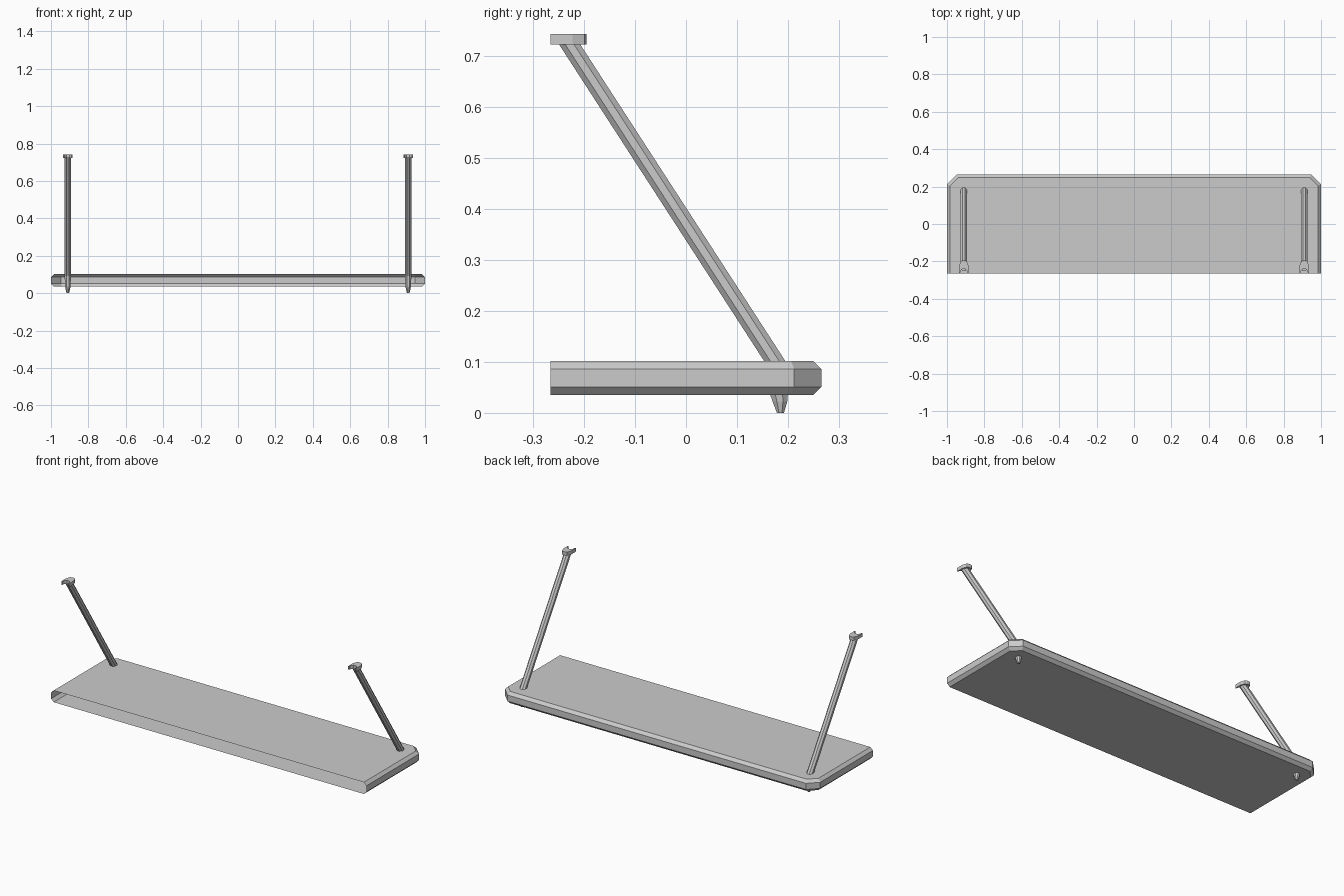
import bpy, bmesh, math

if "Cube" in bpy.data.objects:
    bpy.data.objects.remove(bpy.data.objects["Cube"])


def make_object(name, bm):
    bmesh.ops.recalc_face_normals(bm, faces=bm.faces)
    mesh = bpy.data.meshes.new(name)
    bm.to_mesh(mesh)
    bm.free()
    obj = bpy.data.objects.new(name, mesh)
    bpy.context.collection.objects.link(obj)
    return obj


def loft(bm, rings, closed=True, skip=()):
    """Bridge point rings, cap both ends; 'skip' leaves ring edges open."""
    rows = [[bm.verts.new(p) for p in ring] for ring in rings]
    n = len(rows[0])
    for a, b in zip(rows, rows[1:]):
        for i in range(n):
            if i not in skip:
                j = (i + 1) % n
                bm.faces.new((a[i], a[j], b[j], b[i]))
    if closed:
        bm.faces.new(rows[0])
        bm.faces.new(rows[-1])


# Shelf board: bevelled rim, clipped back corners, open front
def board_ring(z, inset):
    k = 0.41 * inset
    half = [(1 - inset, -0.265), (1 - inset, 0.212 - k), (0.947 - k, 0.265 - inset)]
    return [(x, y, z) for x, y in half] + [(-x, y, z) for x, y in reversed(half)]


bm = bmesh.new()
loft(bm, [board_ring(0.035, 0.016), board_ring(0.051, 0),
          board_ring(0.086, 0), board_ring(0.102, 0.016)], skip=(5,))
make_object("shelf_board", bm)


# Octagonal horizontal section
def octagon(x, y, z, rx, ry):
    return [(x + rx * math.cos(math.pi * (i + 0.5) / 4),
             y + ry * math.sin(math.pi * (i + 0.5) / 4), z) for i in range(8)]


for side, sx in (("left", -1), ("right", 1)):
    x = 0.91 * sx

    # Slanted strut, bending into a tapered peg below the board
    bm = bmesh.new()
    loft(bm, [octagon(x, 0.185, 0, 0.0075, 0.0075),
              octagon(x, 0.184, 0.022, 0.0135, 0.0155),
              octagon(x, 0.182, 0.037, 0.0155, 0.019),
              octagon(x, 0.180, 0.092, 0.0187, 0.0225),
              octagon(x, -0.230, 0.725, 0.0187, 0.0225)])
    make_object(side + "_strut", bm)

    # Forked end bracket, open towards the front
    outer = [(0.025, -0.265), (0.025, -0.222), (0.016, -0.199), (0.008, -0.195)]
    inner = [(0.008, -0.240), (0.017, -0.250), (0.020, -0.265)]
    outline = (outer + [(-a, b) for a, b in reversed(outer)]
               + [(-a, b) for a, b in reversed(inner)] + inner)
    bm = bmesh.new()
    loft(bm, [[(x + a, b, z) for a, b in outline] for z in (0.722, 0.742)])
    make_object(side + "_bracket", bm)
